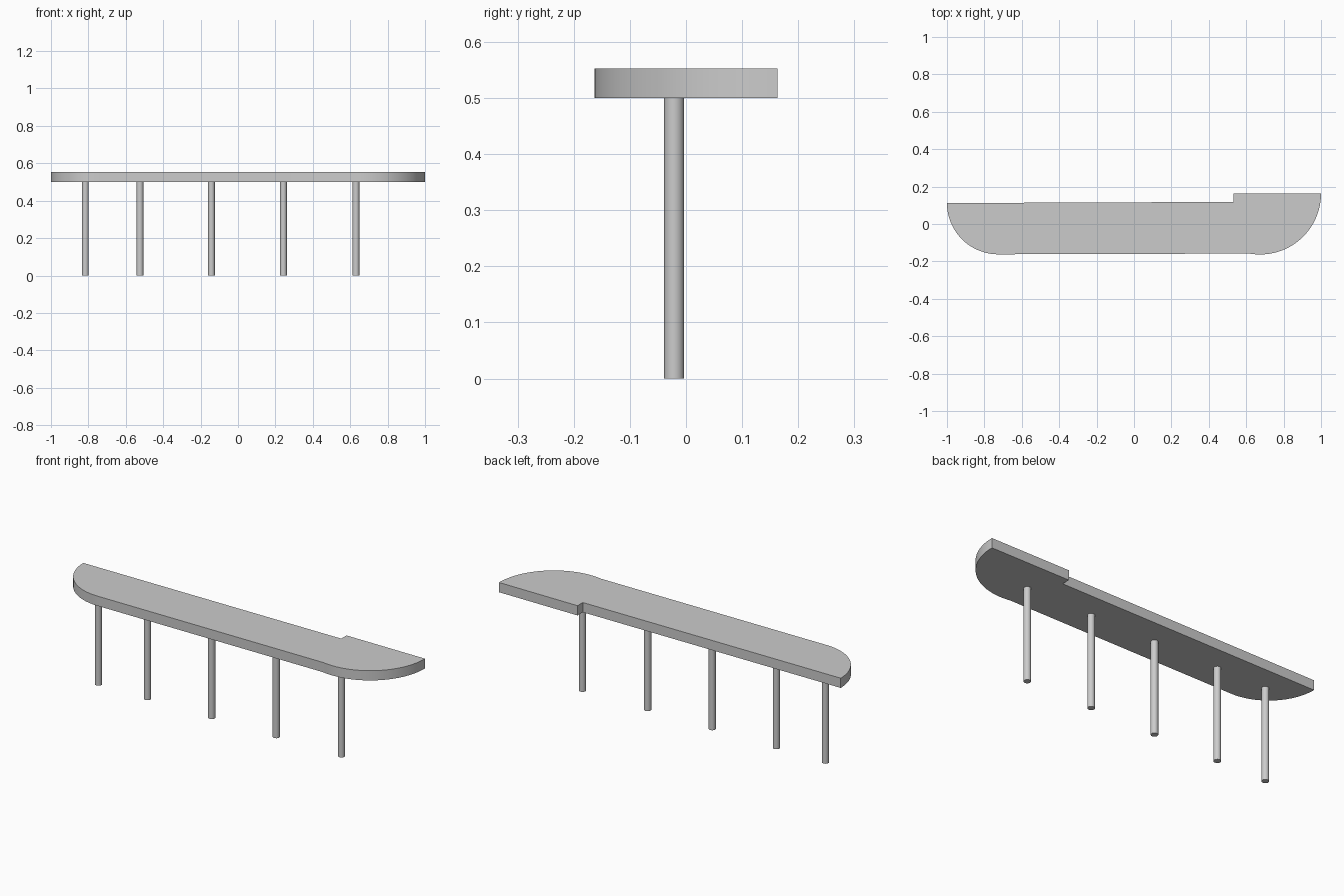
import bpy, bmesh, math

if "Cube" in bpy.data.objects:
    bpy.data.objects.remove(bpy.data.objects["Cube"])

Z0, Z1 = 0.5, 0.5525


def arc(cx, cy, r, a0, a1, n):
    return [(cx + r * math.cos(math.radians(a0 + (a1 - a0) * i / n)),
             cy + r * math.sin(math.radians(a0 + (a1 - a0) * i / n))) for i in range(n + 1)]


def smooth(ob):
    bpy.ops.object.select_all(action='DESELECT')
    ob.select_set(True)
    bpy.context.view_layer.objects.active = ob
    bpy.ops.object.shade_smooth_by_angle(angle=math.radians(30))


# Counter top: rounded front corners, stepped back edge
outline = arc(-0.726, 0.112, 0.274, 180, 270, 32)
outline += arc(0.674, 0.163, 0.326, 260, 360, 36)
outline += [(0.532, 0.163), (0.532, 0.118)]

bm = bmesh.new()
face = bm.faces.new([bm.verts.new((x, y, Z0)) for x, y in outline])
ext = bmesh.ops.extrude_face_region(bm, geom=[face])
bmesh.ops.translate(bm, vec=(0, 0, Z1 - Z0),
                    verts=[v for v in ext["geom"] if isinstance(v, bmesh.types.BMVert)])
bmesh.ops.recalc_face_normals(bm, faces=bm.faces)
mesh = bpy.data.meshes.new("counter_top")
bm.to_mesh(mesh)
bm.free()
top = bpy.data.objects.new("counter_top", mesh)
bpy.context.collection.objects.link(top)
smooth(top)

# Row of round legs
for i, x in enumerate((-0.816, -0.524, -0.142, 0.243, 0.631)):
    bpy.ops.mesh.primitive_cylinder_add(vertices=32, radius=0.0178, depth=Z0,
                                        location=(x, -0.021, Z0 / 2))
    leg = bpy.context.object
    leg.name = f"leg_{i + 1}"
    smooth(leg)
